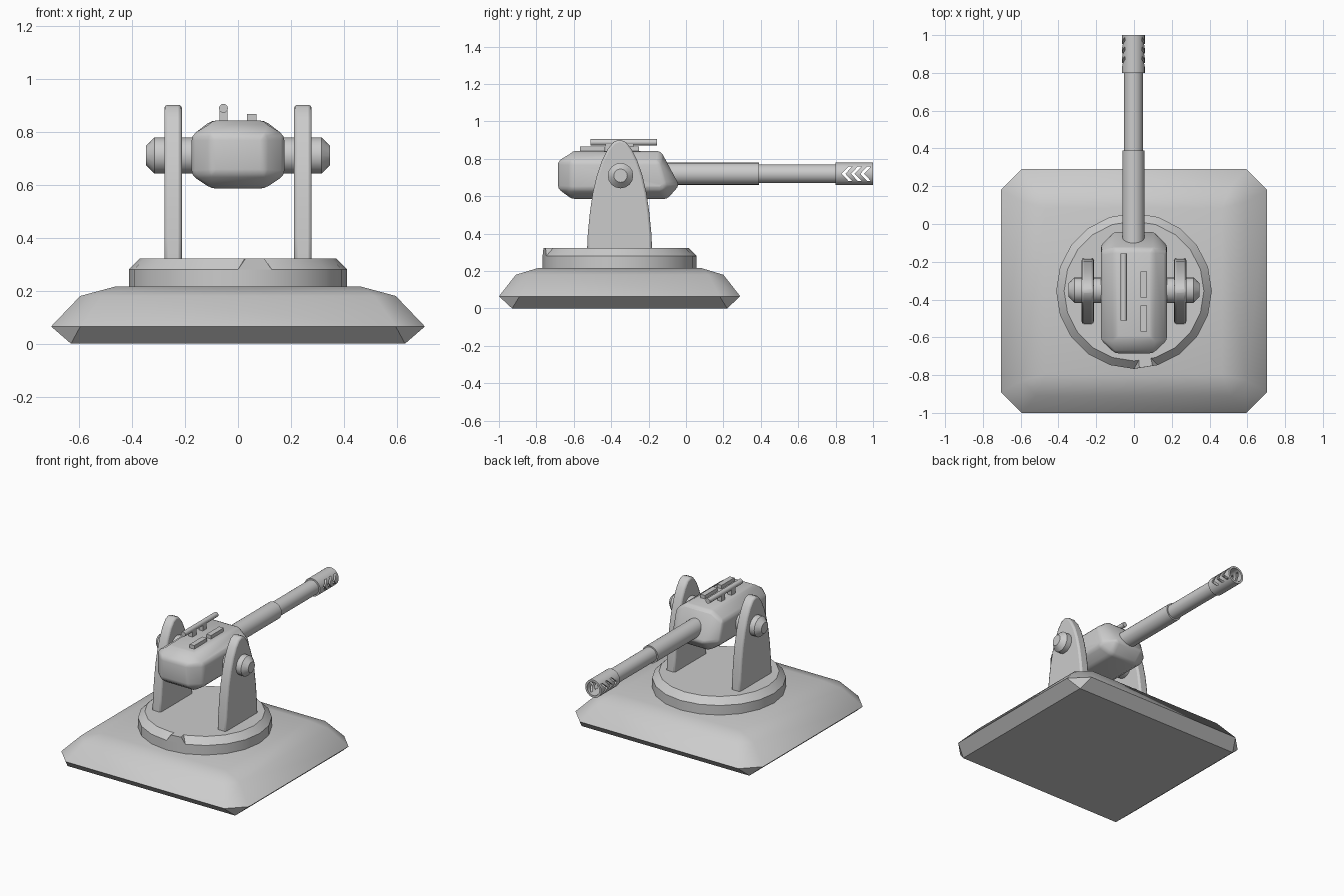
import bpy, bmesh, math
from mathutils import Vector, Matrix

if "Cube" in bpy.data.objects:
    bpy.data.objects.remove(bpy.data.objects["Cube"])

CY = -0.355          # centre of base and turntable along y
BARREL_Z = 0.72


def finish(name, bm, angle=35, bevel=0, segments=2):
    bmesh.ops.recalc_face_normals(bm, faces=bm.faces)
    me = bpy.data.meshes.new(name)
    bm.to_mesh(me)
    bm.free()
    ob = bpy.data.objects.new(name, me)
    bpy.context.collection.objects.link(ob)
    if bevel:
        m = ob.modifiers.new("bevel", 'BEVEL')
        m.width, m.segments, m.limit_method = bevel, segments, 'ANGLE'
        m.angle_limit = math.radians(32)
    if angle:
        bpy.ops.object.select_all(action='DESELECT')
        ob.select_set(True)
        bpy.context.view_layer.objects.active = ob
        bpy.ops.object.shade_smooth_by_angle(angle=math.radians(angle))
    return ob


def lathe(name, profile, axis, origin, n, closed=False):
    """Revolve (radius, height) points about an axis; caps the ends unless closed."""
    bm = bmesh.new()
    rot = Vector((0, 0, 1)).rotation_difference(Vector(axis)).to_matrix()
    rings = []
    for r, h in profile:
        angles = [2 * math.pi * i / n for i in range(n)]
        rings.append([bm.verts.new(rot @ Vector((r * math.cos(a), r * math.sin(a), h)) + Vector(origin))
                      for a in angles])
    pairs = list(zip(rings, rings[1:]))
    if closed:
        pairs.append((rings[-1], rings[0]))
    else:
        bm.faces.new(rings[0])
        bm.faces.new(rings[-1])
    for a, b in pairs:
        for i in range(n):
            j = (i + 1) % n
            bm.faces.new((a[i], a[j], b[j], b[i]))
    return finish(name, bm)


def prism(name, yz, x0, x1, **kw):
    """Extrude a y-z outline from x0 to x1."""
    bm = bmesh.new()
    f = bm.faces.new([bm.verts.new((x0, y, z)) for y, z in yz])
    new = bmesh.ops.extrude_face_region(bm, geom=[f])["geom"]
    bmesh.ops.translate(bm, vec=(x1 - x0, 0, 0), verts=[v for v in new if isinstance(v, bmesh.types.BMVert)])
    return finish(name, bm, **kw)


def hull(name, points, **kw):
    bm = bmesh.new()
    for p in points:
        bm.verts.new(p)
    bmesh.ops.convex_hull(bm, input=bm.verts)
    bmesh.ops.dissolve_limit(bm, angle_limit=0.02, verts=bm.verts, edges=bm.edges)
    return finish(name, bm, **kw)


def box(name, lo, hi):
    return hull(name, [(x, y, z) for x in (lo[0], hi[0]) for y in (lo[1], hi[1]) for z in (lo[2], hi[2])],
                angle=0)


# Base slab: square foot, chamfered-corner rim and shoulder, square top
levels = [(0.63, 0.575, 0.0, 0.0), (0.705, 0.645, 0.11, 0.065),
          (0.595, 0.555, 0.08, 0.18), (0.465, 0.44, 0.0, 0.215)]
pts = []
for hx, hy, c, z in levels:
    for sx in (-1, 1):
        for sy in (-1, 1):
            pts.append((sx * (hx - c), CY + sy * hy, z))
            if c:
                pts.append((sx * hx, CY + sy * (hy - c), z))
hull("base_slab", pts)

# Turntable with bevelled rim and index tooth at the front
lathe("turntable", [(0.412, 0.20), (0.412, 0.28), (0.37, 0.322)], (0, 0, 1), (0, CY, 0), 20)
tooth = []
for r, a0, a1, z in [(0.412, 0, 18, 0.28), (0.408, 4, 14, 0.322), (0.35, 0, 18, 0.28), (0.35, 4, 14, 0.322)]:
    for a in (a0, a1):
        t = math.radians(a)
        tooth.append((r * math.sin(t), CY - r * math.cos(t), z))
hull("turntable_tooth", tooth, angle=0)

# Two arched side supports with pivot hubs
half = [(0.174, 0.31), (0.170, 0.40), (0.158, 0.52), (0.143, 0.62), (0.122, 0.71),
        (0.095, 0.79), (0.065, 0.85), (0.033, 0.89)]
arch = [(CY + y, z) for y, z in half] + [(CY, 0.903)] + [(CY - y, z) for y, z in reversed(half)]
for s, side in ((-1, "left"), (1, "right")):
    prism(side + "_support", arch, s * 0.212, s * 0.278, bevel=0.012)
    lathe(side + "_pivot", [(0.068, 0.14), (0.068, 0.315), (0.036, 0.347)],
          (s, 0, 0), (0, CY + 0.005, 0.71), 16)

# Gun housing: narrow outline at the middle, smaller outline on the flanks
middle = [(-0.61, 0.842), (-0.135, 0.842), (-0.035, 0.66), (-0.10, 0.585),
          (-0.61, 0.585), (-0.685, 0.64), (-0.685, 0.785)]
flank = [(-0.615, 0.785), (-0.145, 0.785), (-0.11, 0.66), (-0.13, 0.635), (-0.615, 0.635)]
pts = [(s * 0.10, y, z) for s in (-1, 1) for y, z in middle]
pts += [(s * 0.175, y, z) for s in (-1, 1) for y, z in flank]
hull("gun_housing", pts, angle=50, bevel=0.018)

# Stepped barrel
lathe("barrel_sleeve", [(0.059, -0.15), (0.059, 0.39)], (0, 1, 0), (-0.003, 0, BARREL_Z), 24)
lathe("barrel", [(0.050, 0.35), (0.050, 0.81)], (0, 1, 0), (-0.003, 0, BARREL_Z), 24)

# Hollow muzzle with chevron slots cut through both sides
muzzle = lathe("muzzle_brake", [(0.06, 0.80), (0.06, 1.0), (0.046, 1.0), (0.046, 0.80)],
               (0, 1, 0), (-0.003, 0, BARREL_Z), 24, closed=True)
for i in range(3):
    y = 0.832 + i * 0.05
    d, w, h = 0.036, 0.02, 0.038
    outline = [(y, BARREL_Z), (y + d, BARREL_Z + h), (y + d + w, BARREL_Z + h), (y + w, BARREL_Z),
               (y + d + w, BARREL_Z - h), (y + d, BARREL_Z - h)]
    cutter = prism("chevron_cutter", outline, -0.1, 0.1, angle=0)
    cutter.hide_render = True
    m = muzzle.modifiers.new("slot", 'BOOLEAN')
    m.operation, m.solver, m.object = 'DIFFERENCE', 'EXACT', cutter
    bpy.context.view_layer.objects.active = muzzle
    bpy.ops.object.modifier_apply(modifier=m.name)
    bpy.data.objects.remove(cutter)

# Sight tube on posts, and two small rails on the housing top
lathe("sight_tube", [(0.017, -0.51), (0.017, -0.155)], (0, 1, 0), (-0.055, 0, 0.888), 12)
for y in (-0.41, -0.30):
    box("sight_post", (-0.07, y - 0.02, 0.83), (-0.04, y + 0.02, 0.885))
for y in (-0.5, -0.32):
    box("top_rail", (0.034, y - 0.068, 0.83), (0.069, y + 0.068, 0.866))
